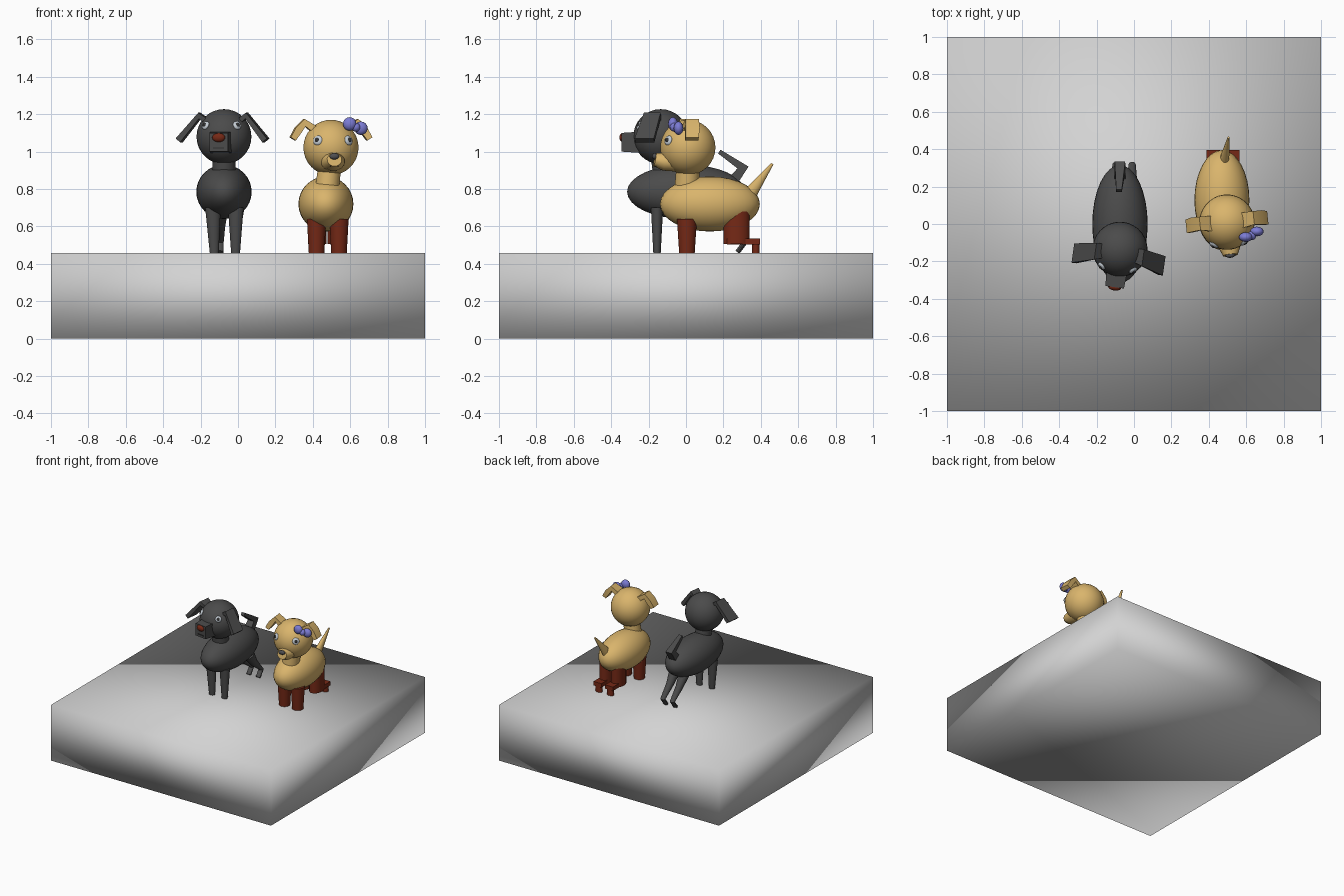
import bpy, bmesh, math
from mathutils import Vector, Matrix

if "Cube" in bpy.data.objects:
    bpy.data.objects.remove(bpy.data.objects["Cube"])

def material(name, r, g, b):
    m = bpy.data.materials.new(name)
    m.diffuse_color = (r, g, b, 1)
    m.use_nodes = True
    m.node_tree.nodes["Principled BSDF"].inputs["Base Color"].default_value = m.diffuse_color
    return m

STONE = material("light_grey", 0.65, 0.65, 0.65)
DARK = material("charcoal_fur", 0.07, 0.07, 0.07)
GOLD = material("golden_fur", 0.70, 0.46, 0.15)
RUST = material("rust_brown", 0.18, 0.022, 0.008)
EYE = material("eye_grey", 0.55, 0.6, 0.65)
PUPIL = material("pupil_black", 0.03, 0.03, 0.03)
BOW = material("bow_violet", 0.2, 0.2, 0.66)
NOSE = material("nose_grey", 0.08, 0.08, 0.085)
I = Matrix.Identity(4)

def finish(name, bm, mat, M=I, angle=40):
    bmesh.ops.transform(bm, matrix=M, verts=bm.verts)
    bmesh.ops.recalc_face_normals(bm, faces=bm.faces)
    me = bpy.data.meshes.new(name)
    bm.to_mesh(me)
    bm.free()
    me.materials.append(mat)
    ob = bpy.data.objects.new(name, me)
    bpy.context.collection.objects.link(ob)
    bpy.ops.object.select_all(action='DESELECT')
    ob.select_set(True)
    bpy.context.view_layer.objects.active = ob
    bpy.ops.object.shade_smooth_by_angle(angle=math.radians(angle))
    return ob

def ball(name, c, r, mat, M=I, seg=32, rot=I):
    bm = bmesh.new()
    bmesh.ops.create_uvsphere(bm, u_segments=seg, v_segments=seg // 2, radius=1)
    return finish(name, bm, mat, M @ Matrix.Translation(c) @ rot @ Matrix.Diagonal((*r, 1)))

def sweep(name, pts, radii, side, mat, M=I, n=20):
    """Tapered limb along pts; radii are (along side, across) half widths."""
    bm = bmesh.new()
    pts = [Vector(p) for p in pts]
    side = Vector(side)
    rings = []
    for i, p in enumerate(pts):
        a = (p - pts[i - 1]).normalized() if i else None
        b = (pts[i + 1] - p).normalized() if i < len(pts) - 1 else None
        t = (a + b).normalized() if a and b else (a or b)
        across = t.cross(side).normalized()
        k = math.sqrt(2) if n == 4 else 1
        ring = []
        for j in range(n):
            w = 2 * math.pi * (j + 0.5) / n
            ring.append(bm.verts.new(p + side * (k * radii[i][0] * math.cos(w))
                                     + across * (k * radii[i][1] * math.sin(w))))
        rings.append(ring)
    for r0, r1 in zip(rings, rings[1:]):
        for j in range(n):
            bm.faces.new((r0[j], r0[(j + 1) % n], r1[(j + 1) % n], r1[j]))
    bm.faces.new(rings[0])
    bm.faces.new(rings[-1])
    return finish(name, bm, mat, M)

def eyes(prefix, M, x, z, r):
    # flattened eyeballs lying on the head, with a pupil each
    for s, tag in ((-1, "left"), (1, "right")):
        d = Vector((s * x, -math.sqrt(0.146 ** 2 - x * x - z * z), z))
        rot = d.to_track_quat('Z', 'Y').to_matrix().to_4x4()
        ball(f"{prefix}_eye_{tag}", d, (r, r, 0.012), EYE, M, 16, rot)
        ball(f"{prefix}_pupil_{tag}", d * 1.06, (r * .5, r * .5, 0.007), PUPIL, M, 12, rot)

X = (1, 0, 0)
Y = (0, 1, 0)
TOP = 0.457

# base slab, softly shaded
bm = bmesh.new()
bmesh.ops.create_cube(bm, size=1)
finish("base_slab", bm, STONE,
       Matrix.Translation((0, 0, TOP / 2)) @ Matrix.Diagonal((2, 2, TOP, 1)), 180)

# ---------- dark dog ----------
H = Matrix.Translation((-0.075, -0.135, 1.08)) @ Matrix.Rotation(math.radians(-8), 4, 'Z')
ball("dark_body", (-0.075, 0, 0.785), (0.148, 0.315, 0.145), DARK)
ball("dark_head", (0, 0, 0), (0.147,) * 3, DARK, H)
sweep("dark_neck", [(-0.075, -0.11, 0.84), (-0.075, -0.13, 1.0)],
      [(0.062, 0.062)] * 2, X, DARK)
sweep("dark_snout", [(0, -0.08, -0.03), (0, -0.205, -0.03)],
      [(0.058, 0.058), (0.05, 0.05)], X, DARK, H, 4)
sweep("dark_mouth", [(-0.03, -0.206, -0.06), (0.03, -0.206, -0.06)],
      [(0.003, 0.003)] * 2, Y, PUPIL, H, 4)
ball("dark_nose", (0, -0.205, -0.005), (0.035, 0.018, 0.024), RUST, H, 20)
eyes("dark", H, 0.085, 0.06, 0.024)
for s, tag in ((-1, "left"), (1, "right")):
    # folded strap ear
    sweep(f"dark_ear_{tag}",
          [(s * 0.08, -0.02, 0.075), (s * 0.127, -0.028, 0.112), (s * 0.234, -0.055, -0.02)],
          [(0.035, 0.015), (0.045, 0.016), (0.052, 0.016)], Y, DARK, H, 4)
    # tapered front leg
    x = -0.07 + s * 0.057
    sweep(f"dark_front_leg_{tag}", [(x - 0.003 + s * 0.004, -0.155, 0.70), (x, -0.155, TOP)],
          [(0.042, 0.033), (0.024, 0.02)], X, DARK)
    # angled hind leg
    x = -0.053 + s * 0.043
    sweep(f"dark_hind_leg_{tag}",
          [(x, 0.15, 0.70), (x, 0.225, 0.60), (x, 0.315, 0.515), (x, 0.275, TOP + 0.005)],
          [(0.045, 0.045), (0.028, 0.03), (0.02, 0.018), (0.02, 0.014)], X, DARK, n=12)
# hooked tail curling forward
sweep("dark_tail", [(-0.075, 0.24, 0.83), (-0.075, 0.305, 0.915), (-0.08, 0.178, 1.0)],
      [(0.03, 0.03), (0.028, 0.03), (0.015, 0.012)], X, DARK, n=4)

# ---------- golden dog ----------
H = Matrix.Translation((0.497, 0.01, 1.022)) @ Matrix.Rotation(math.radians(6), 4, 'Z')
ball("gold_body", (0.47, 0.128, 0.72), (0.147, 0.267, 0.147), GOLD)
ball("gold_head", (0, 0, 0), (0.148,) * 3, GOLD, H)
sweep("gold_neck", [(0.475, 0.005, 0.79), (0.49, 0.01, 0.92)],
      [(0.066, 0.068), (0.062, 0.062)], X, GOLD)
sweep("gold_snout", [(0, -0.07, -0.075), (0, -0.13, -0.075), (0, -0.178, -0.065)],
      [(0.068, 0.055), (0.062, 0.05), (0.04, 0.036)], X, GOLD, H, 12)
sweep("gold_mouth", [(-0.022, -0.172, -0.098), (0.022, -0.172, -0.098)],
      [(0.004, 0.003)] * 2, Y, PUPIL, H, 4)
ball("gold_nose", (0, -0.178, -0.047), (0.026, 0.014, 0.017), NOSE, H, 20)
eyes("gold", H, 0.083, 0.038, 0.027)
for s, tag in ((-1, "left"), (1, "right")):
    # folded tapering ear
    sweep(f"gold_ear_{tag}",
          [(s * 0.08, 0.0, 0.09), (s * 0.142, 0.008, 0.133), (s * 0.175, 0.006, 0.095),
           (s * 0.206, 0.0, 0.046)],
          [(0.042, 0.02), (0.036, 0.02), (0.038, 0.02), (0.036, 0.016)], Y, GOLD, H, 4)
    # front leg
    x = 0.48 + s * 0.06
    sweep(f"gold_front_leg_{tag}", [(x, 0.005, 0.64), (x, 0.005, TOP)],
          [(0.052, 0.054), (0.042, 0.042)], X, RUST)
    # hind leg: thigh, hock and paw
    x = 0.476 + s * 0.052
    sweep(f"gold_thigh_{tag}", [(x, 0.27, 0.68), (x, 0.27, 0.505)],
          [(0.05, 0.07)] * 2, X, RUST)
    sweep(f"gold_hock_{tag}", [(x, 0.22, 0.52), (x, 0.395, 0.52)],
          [(0.036, 0.016)] * 2, X, RUST, n=4)
    sweep(f"gold_hind_paw_{tag}", [(x, 0.374, 0.535), (x, 0.374, TOP)],
          [(0.028, 0.021)] * 2, X, RUST, n=12)
# pointed tail
sweep("gold_tail", [(0.48, 0.32, 0.745), (0.49, 0.38, 0.825), (0.505, 0.462, 0.935)],
      [(0.03, 0.045), (0.02, 0.028), (0.005, 0.007)], X, GOLD, n=12)

# bow beside the right ear
tilt = Matrix.Rotation(math.radians(25), 4, 'Y')
ball("bow_loop_inner", (0.597, -0.07, 1.148), (0.036, 0.026, 0.036), BOW, seg=16, rot=tilt)
ball("bow_loop_outer", (0.657, -0.04, 1.125), (0.036, 0.026, 0.036), BOW, seg=16, rot=tilt)
ball("bow_knot", (0.63, -0.062, 1.13), (0.024,) * 3, BOW, seg=16)
